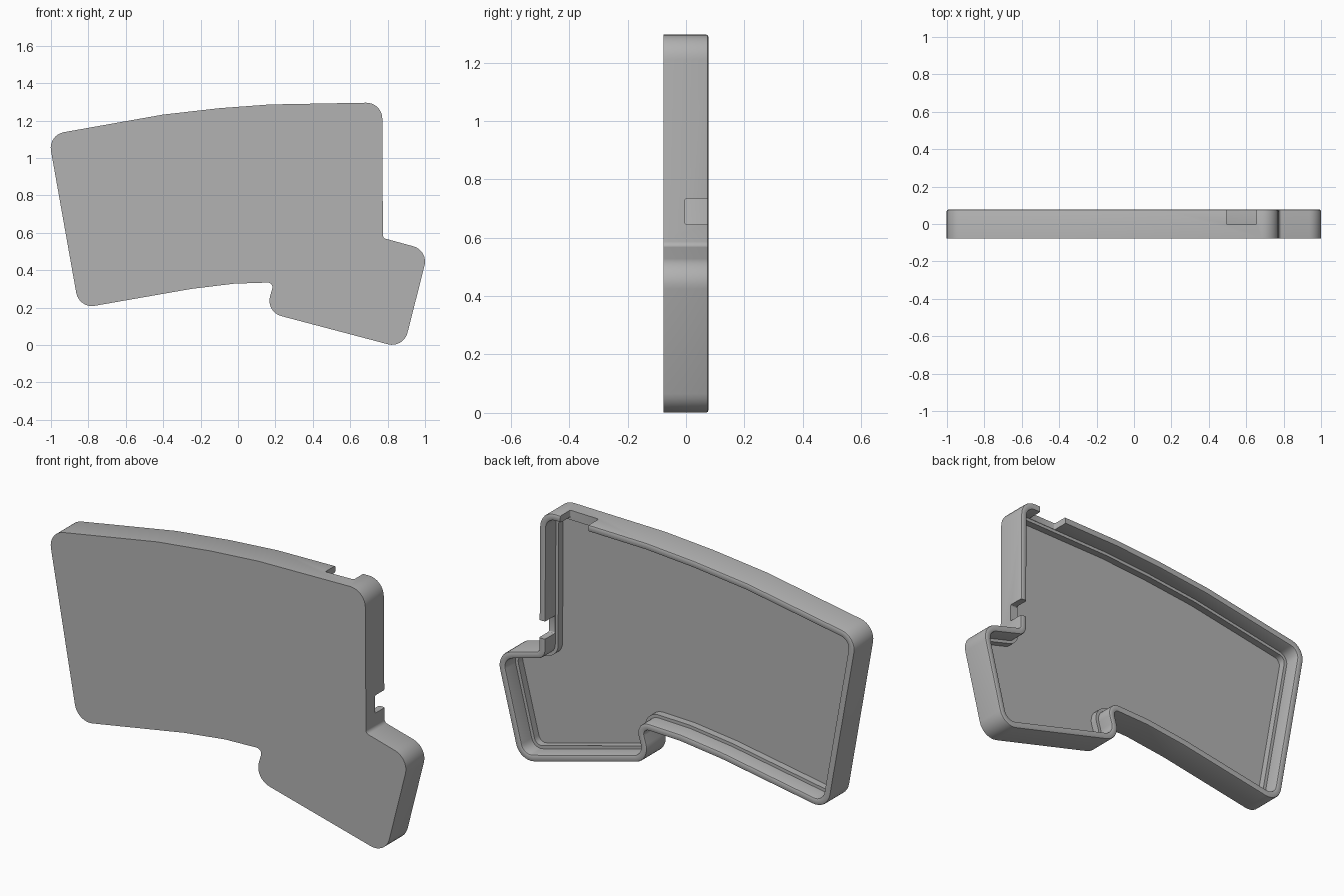
import bpy, bmesh, math
from mathutils import Vector

if "Cube" in bpy.data.objects:
    bpy.data.objects.remove(bpy.data.objects["Cube"])

grey = bpy.data.materials.new("mid grey")
grey.diffuse_color = (0.45, 0.45, 0.45, 1)
grey.use_nodes = True
grey.node_tree.nodes["Principled BSDF"].inputs["Base Color"].default_value = grey.diffuse_color

# Outline corners, counter-clockwise from the front: x, z, corner radius
CORNERS = [
    (-0.850, 0.195, 0.085), (-0.25, 0.300, 0), (-0.02, 0.328, 0),
    (0.193, 0.335, 0.025), (0.147, 0.177, 0.085), (0.885, -0.018, 0.085),
    (1.018, 0.506, 0.085), (0.775, 0.572, 0.02), (0.771, 1.297, 0.085),
    (0.17, 1.286, 0), (-0.10, 1.266, 0), (-0.40, 1.232, 0),
    (-1.015, 1.123, 0.085),
]
# Wall section from the outer front edge over the rim to the floor: inset, y
SECTION = [
    (0, -0.077), (0, 0.069), (0.002, 0.0745), (0.008, 0.077),
    (0.027, 0.077), (0.032, 0.0745), (0.034, 0.069),
    (0.034, -0.006), (0.050, -0.006), (0.050, -0.042),
]


def rounded_outline(corners, steps=8):
    pts = []
    for i, (x, z, r) in enumerate(corners):
        p = Vector((x, z))
        if r == 0:
            pts.append(p)
            continue
        a = (Vector(corners[i - 1][:2]) - p).normalized()
        b = (Vector(corners[(i + 1) % len(corners)][:2]) - p).normalized()
        half = a.angle(b) / 2
        centre = p + (a + b).normalized() * (r / math.sin(half))
        start = p + a * (r / math.tan(half)) - centre
        end = p + b * (r / math.tan(half)) - centre
        for k in range(steps + 1):
            pts.append(centre + start.slerp(end, k / steps).normalized() * r)
    return pts


def inset(pts, d):
    out = []
    for i, p in enumerate(pts):
        e1 = (p - pts[i - 1]).normalized()
        e2 = (pts[(i + 1) % len(pts)] - p).normalized()
        n1, n2 = Vector((-e1.y, e1.x)), Vector((-e2.y, e2.x))
        out.append(p + (n1 + n2) * (d / (1 + n1.dot(n2))))
    return out


# Open tray: floor, wall with rounded rim and inner ledge
outline = rounded_outline(CORNERS)
bm = bmesh.new()
rings = [[bm.verts.new((p.x, y, p.y)) for p in inset(outline, d)] for d, y in SECTION]
n = len(outline)
for lo, hi in zip(rings, rings[1:]):
    for i in range(n):
        j = (i + 1) % n
        bm.faces.new((lo[i], lo[j], hi[j], hi[i]))
bm.faces.new(rings[0])
bm.faces.new(rings[-1])
bmesh.ops.recalc_face_normals(bm, faces=bm.faces)
mesh = bpy.data.meshes.new("case_tray")
bm.to_mesh(mesh)
bm.free()
mesh.materials.append(grey)
tray = bpy.data.objects.new("case_tray", mesh)
bpy.context.collection.objects.link(tray)
bpy.context.view_layer.objects.active = tray
tray.select_set(True)


# Port openings cut through the wall
def cut_port(name, lo, hi):
    lo, hi = Vector(lo), Vector(hi)
    cb = bmesh.new()
    bmesh.ops.create_cube(cb, size=1)
    for v in cb.verts:
        v.co = (lo + hi) / 2 + v.co * (hi - lo)
    bmesh.ops.bevel(cb, geom=cb.edges[:], offset=0.008, segments=3,
                    profile=0.5, affect='EDGES')
    m = bpy.data.meshes.new(name)
    cb.to_mesh(m)
    cb.free()
    m.materials.append(grey)
    cutter = bpy.data.objects.new(name, m)
    cutter.hide_render = True
    bpy.context.collection.objects.link(cutter)
    mod = tray.modifiers.new(name, 'BOOLEAN')
    mod.operation, mod.solver, mod.object = 'DIFFERENCE', 'EXACT', cutter
    bpy.ops.object.modifier_apply(modifier=name)
    bpy.data.objects.remove(cutter)


cut_port("top_port_cutter", (0.495, -0.004, 1.235), (0.655, 0.12, 1.36))
cut_port("side_port_cutter", (0.71, -0.004, 0.645), (0.84, 0.12, 0.735))

bpy.ops.object.shade_smooth_by_angle(angle=math.radians(30))
